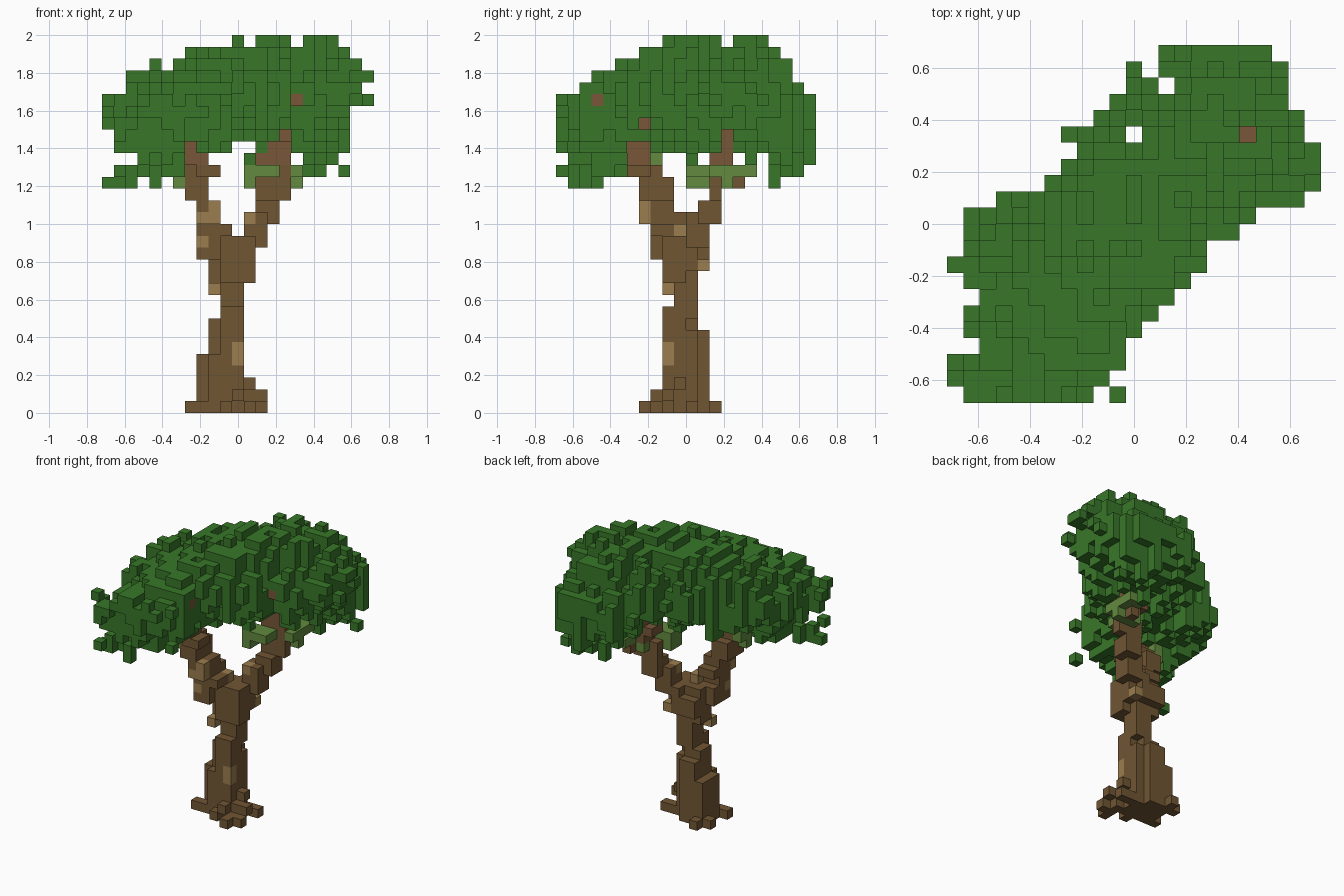
import bpy
import bmesh
import math
import random
from mathutils import Vector

random.seed(5)
cube = bpy.data.objects.get("Cube")
if cube:
    bpy.data.objects.remove(cube, do_unlink=True)

CELL = 0.0625
NX, NY = 23, 22


def make_material(name, rgb):
    mat = bpy.data.materials.new(name)
    mat.use_nodes = True
    mat.diffuse_color = (*rgb, 1)
    mat.node_tree.nodes["Principled BSDF"].inputs["Base Color"].default_value = (*rgb, 1)
    return mat


MATS = {
    "leaf": make_material("leaf green", (0.04, 0.185, 0.022)),
    "light": make_material("light leaf green", (0.122, 0.255, 0.05)),
    "bark": make_material("bark brown", (0.165, 0.093, 0.034)),
    "tan": make_material("tan bark", (0.33, 0.21, 0.077)),
    "red": make_material("reddish bark", (0.188, 0.095, 0.04)),
}
SLOTS = list(MATS)

# Every filled cell: (i, j, k) -> (part, colour)
cells = {}


def fill(part, colour, k0, k1, i0, i1, j0, j1):
    """Fill a box of cells, dropping two opposite corners of thick sections."""
    thick = i1 - i0 > 1 and j1 - j0 > 1
    for k in range(k0, k1 + 1):
        for i in range(i0, i1 + 1):
            for j in range(j0, j1 + 1):
                if not (thick and (i, j) in ((i0, j0), (i1, j1))):
                    cells[i, j, k] = (part, colour)


def clear(k0, k1, i0, i1, j0, j1):
    """Open a gap in the leaves."""
    for c in list(cells):
        if i0 <= c[0] <= i1 and j0 <= c[1] <= j1 and k0 <= c[2] <= k1:
            del cells[c]


def steps(runs):
    """Expand (value, count) runs into a flat list."""
    return [v for v, n in runs for _ in range(n)]


# Canopy plan: first and last cell of each row, back to front
ROWS = [(13, 19), (13, 20), (14, 19), (10, 20), (9, 21), (7, 21), (8, 22), (7, 22),
        (6, 22), (3, 21), (1, 18), (1, 17), (1, 15), (0, 15), (1, 14), (2, 13),
        (1, 12), (1, 11), (2, 10), (2, 10), (0, 9), (1, 8)]
plan = {(i, NY - 1 - r) for r, (a, b) in enumerate(ROWS) for i in range(a, b + 1)}
plan -= {(11, 16), (1, 2)}
plan |= {(11, 20), (11, 19), (12, 19), (0, 2), (10, 0)}

# Canopy height limits across and along
top_x = steps([(26, 2), (28, 2), (29, 1), (28, 1), (29, 1), (30, 4), (31, 1), (30, 1),
               (31, 3), (30, 1), (31, 3), (30, 1), (29, 1), (28, 1)])
top_y = steps([(26, 2), (28, 2), (29, 3), (30, 2), (31, 5), (30, 1), (31, 3),
               (30, 1), (29, 1), (27, 1), (26, 1)])
low_x = steps([(22, 3), (20, 4), (22, 4), (23, 2), (22, 4), (20, 2), (21, 1), (22, 1), (26, 2)])
low_y = steps([(22, 1), (21, 2), (20, 5), (22, 4), (20, 5), (21, 5)])


def edge_distance(i, j):
    for d in range(1, 5):
        ring = [(i + a, j + b) for a in range(-d, d + 1) for b in range(-d, d + 1)
                if abs(a) + abs(b) <= d]
        if any(c not in plan for c in ring):
            return d
    return 5


# Canopy: rough lens-shaped sheet drooping towards one end
for i, j in sorted(plan):
    e = edge_distance(i, j)
    t = (i - 11 + j - 10.5) / math.sqrt(2)
    across = (j - 10.5 - i + 11) / math.sqrt(2)
    dome = 26.4 + 1.6 * e + random.uniform(-1.2, 1)
    slope = 32.2 + 0.52 * min(t, 0) + random.uniform(-0.7, 0.8)
    top = int(min(top_x[i], top_y[j], dome, slope)) - random.choice((0, 0, 0, 1))
    if abs(t) < 5.5:
        lift = max(0, 4 - e) * 0.9
    elif t > 0:
        lift = 2.5 if across < -0.5 else 0
    else:
        lift = 1.5 if abs(across) > 5 else 0
    rough = 3.6 if e == 1 and abs(t) > 5.5 else 2
    low = max(low_x[i], low_y[j]) + int(lift + random.uniform(0, rough))
    for k in range(min(low, top), top + 1):
        cells[i, j, k] = ("canopy", "leaf")

# Gaps that show the upper branches, and a dip around the top twig
clear(24, 24, 9, 14, 7, 7)
clear(22, 22, 9, 14, 6, 7)
clear(22, 23, 15, 15, 0, 13)
clear(22, 23, 16, 22, 14, 14)
clear(22, 22, 14, 14, 0, 12)
clear(29, 31, 18, 18, 16, 16)

# Loose leaves hanging below the canopy
for c in [(0, 2, 19), (1, 2, 19), (2, 3, 19), (4, 1, 19), (2, 3, 20), (1, 2, 20), (3, 4, 20),
          (4, 4, 20), (5, 6, 20), (1, 0, 20), (20, 19, 20), (16, 18, 19), (4, 1, 20),
          (16, 18, 20), (17, 19, 20), (18, 20, 20), (12, 11, 21), (10, 0, 22)]:
    cells[c] = ("hanging_leaves", "leaf")

# Pale leaves around the branches
for box in [(20, 20, 13, 14, 11, 12), (19, 20, 12, 12, 11, 12), (19, 19, 14, 16, 14, 14),
            (20, 20, 15, 16, 13, 16), (19, 20, 6, 6, 7, 7), (20, 21, 6, 6, 8, 8)]:
    fill("pale_leaves", "light", *box)

# Spreading roots
for box in [(0, 0, 12, 12, 7, 9), (0, 0, 13, 13, 8, 8), (0, 0, 12, 13, 11, 11),
            (0, 0, 8, 8, 11, 13), (0, 0, 7, 7, 12, 12), (0, 0, 7, 8, 9, 9),
            (0, 0, 10, 10, 8, 8), (0, 0, 9, 11, 9, 12), (1, 1, 12, 13, 9, 9),
            (1, 1, 8, 8, 11, 12), (1, 1, 11, 11, 8, 8), (2, 2, 12, 12, 10, 10)]:
    fill("roots", "bark", *box)

# Trunk
for box in [(0, 2, 8, 11, 9, 12), (3, 4, 8, 11, 9, 12), (5, 6, 9, 11, 9, 12),
            (7, 7, 9, 11, 9, 11), (8, 8, 10, 11, 9, 11), (9, 10, 10, 11, 10, 11),
            (11, 11, 9, 12, 9, 11), (12, 13, 9, 12, 9, 12), (14, 14, 9, 12, 9, 11)]:
    fill("trunk", "bark", *box)

# Forked branches, reddish inside the leaves
for box in [(13, 14, 8, 9, 8, 10), (15, 15, 8, 10, 8, 9), (16, 16, 8, 9, 7, 10),
            (17, 17, 8, 9, 7, 9), (18, 19, 7, 8, 7, 9), (20, 20, 7, 9, 6, 8),
            (21, 22, 7, 8, 6, 7), (23, 24, 8, 8, 7, 7)]:
    fill("right_branch", "red" if box[0] > 20 else "bark", *box)
for box in [(14, 14, 11, 13, 11, 12), (15, 15, 12, 13, 11, 12), (16, 16, 12, 13, 11, 12),
            (16, 17, 13, 14, 12, 13), (18, 18, 13, 15, 13, 13), (19, 19, 13, 15, 13, 13),
            (19, 19, 15, 15, 15, 15), (20, 20, 14, 15, 13, 14), (21, 21, 13, 15, 13, 14),
            (22, 22, 14, 15, 13, 14), (23, 23, 15, 15, 14, 14)]:
    fill("left_branch", "red" if box[0] > 20 else "bark", *box)

# Tan bark patches
for c in [(11, 9, 4), (11, 9, 5), (9, 9, 10), (8, 8, 14), (10, 10, 15), (8, 7, 16),
          (9, 7, 16), (9, 7, 17), (12, 11, 16), (12, 12, 12)]:
    cells[c] = ("bark_patches", "tan")

# Twig ends showing through the leaves, two of them roofed by a leaf
cells[18, 16, 28] = ("twigs", "red")
front = min(c[1] for c in cells if c[0] == 16 and c[2] == 26)
cells[16, front, 26] = ("twigs", "red")
cells[16, front, 27] = ("canopy", "leaf")
side = max(c[0] for c in cells if c[1] == 3 and c[2] == 26)
cells[side, 3, 26] = ("twigs", "red")
cells[side, 3, 27] = cells[side, 2, 26] = ("canopy", "leaf")


def build_part(part):
    """Mesh the exposed cell faces of one part."""
    bm = bmesh.new()
    for (i, j, k), (owner, colour) in cells.items():
        if owner != part:
            continue
        centre = Vector((i + 0.5 - NX / 2, j + 0.5 - NY / 2, k + 0.5)) * CELL
        for axis in range(3):
            for sign in (-1, 1):
                step = [0, 0, 0]
                step[axis] = sign
                if (i + step[0], j + step[1], k + step[2]) in cells:
                    continue
                n = Vector(step)
                u = Vector([float(a == (axis + 1) % 3) for a in range(3)])
                v = n.cross(u)
                corners = [n + u + v, n - u + v, n - u - v, n + u - v]
                face = bm.faces.new([bm.verts.new(centre + c * CELL / 2) for c in corners])
                face.material_index = SLOTS.index(colour)
    bmesh.ops.remove_doubles(bm, verts=bm.verts, dist=CELL / 50)
    mesh = bpy.data.meshes.new(part)
    bm.to_mesh(mesh)
    bm.free()
    for name in SLOTS:
        mesh.materials.append(MATS[name])
    bpy.context.scene.collection.objects.link(bpy.data.objects.new(part, mesh))


for part in sorted({v[0] for v in cells.values()}):
    build_part(part)
